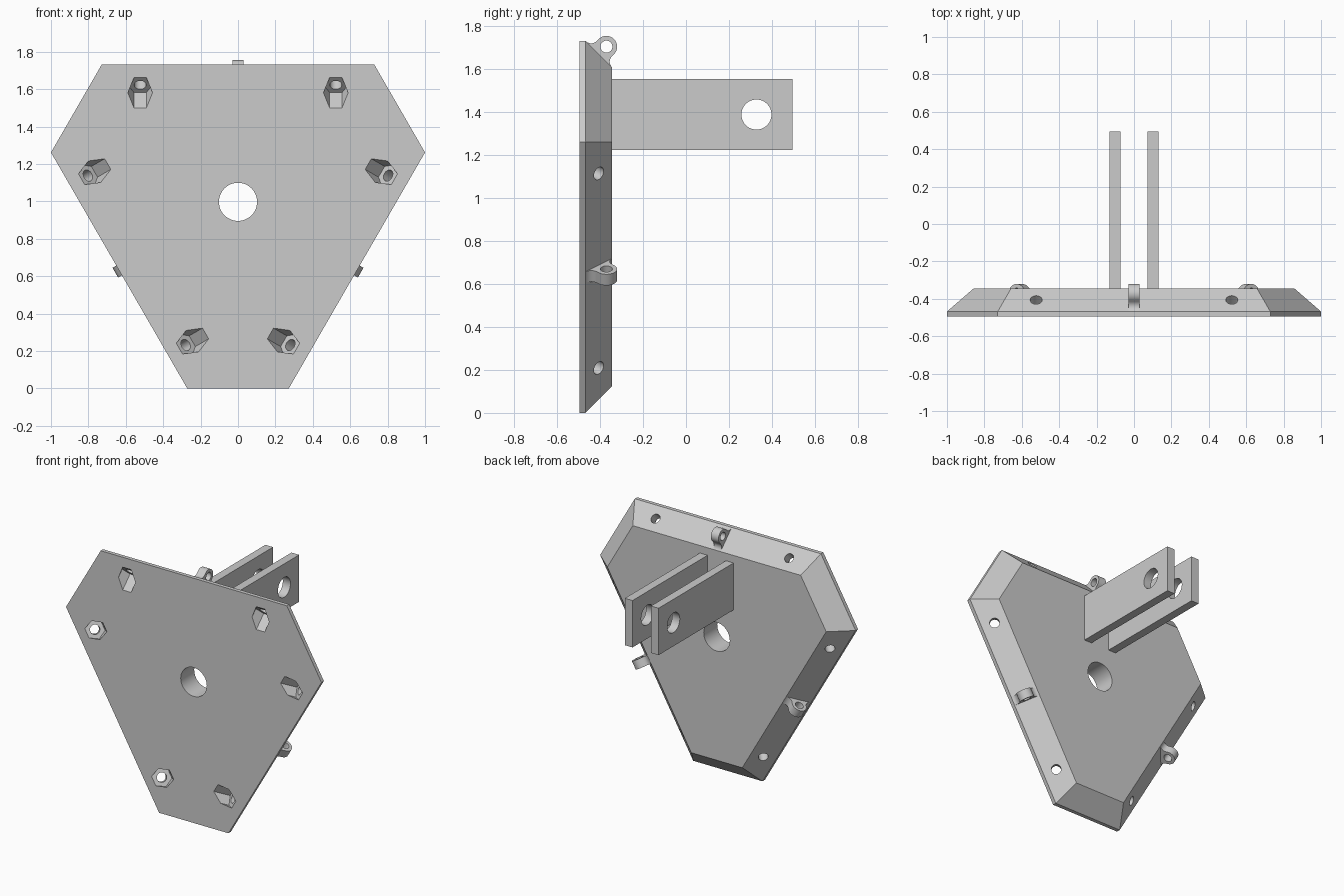
import bpy, bmesh
from math import sin, cos, pi, radians
from mathutils import Matrix, Vector

default = bpy.data.objects.get("Cube")
if default:
    bpy.data.objects.remove(default, do_unlink=True)

# Main dimensions
FRONT, LIP, BACK = -0.495, -0.468, -0.344     # plate depth levels
LONG, SHORT, CENTRE = 0.734, 0.998, 0.998     # edge distances and centre height
BEVEL = BACK - LIP

grey = bpy.data.materials.new("plain grey")
grey.use_nodes = True
COLOUR = (0.6, 0.6, 0.6, 1)
grey.diffuse_color = COLOUR
grey.node_tree.nodes["Principled BSDF"].inputs["Base Color"].default_value = COLOUR


def loft(name, loops, matrix=Matrix()):
    """Closed solid through matching point loops, capped at both ends."""
    bm = bmesh.new()
    rings = [[bm.verts.new(matrix @ Vector(p)) for p in loop] for loop in loops]
    n = len(rings[0])
    for a, b in zip(rings, rings[1:]):
        for i in range(n):
            j = (i + 1) % n
            bm.faces.new((a[i], a[j], b[j], b[i]))
    bm.faces.new(rings[0])
    bm.faces.new(rings[-1])
    bmesh.ops.recalc_face_normals(bm, faces=bm.faces)
    mesh = bpy.data.meshes.new(name)
    bm.to_mesh(mesh)
    bm.free()
    mesh.materials.append(grey)
    obj = bpy.data.objects.new(name, mesh)
    bpy.context.collection.objects.link(obj)
    return obj


def circle(radius, sides):
    return [(radius * cos(2 * pi * i / sides), radius * sin(2 * pi * i / sides))
            for i in range(sides)]


def rod(radius, sides, low, high, matrix):
    """Cutter running along the local z axis."""
    return loft("cutter", [[(x, y, z) for x, y in circle(radius, sides)]
                           for z in (low, high)], matrix)


def cut(obj, cutters):
    """Subtract the cutters, remove them and shade the result."""
    bpy.context.view_layer.objects.active = obj
    for cutter in cutters:
        cutter.hide_render = True
        mod = obj.modifiers.new("cut", 'BOOLEAN')
        mod.operation, mod.solver, mod.object = 'DIFFERENCE', 'EXACT', cutter
        bpy.ops.object.modifier_apply(modifier=mod.name)
        bpy.data.objects.remove(cutter, do_unlink=True)
    bpy.ops.object.select_all(action='DESELECT')
    obj.select_set(True)
    bpy.ops.object.shade_smooth_by_angle(angle=radians(29))


def turn(k):
    """Third-turn about the plate centre."""
    return Matrix.Translation((0, 0, CENTRE)) @ Matrix.Rotation(k * 2 * pi / 3, 4, 'Y')


def outline(inset, y):
    """Six-cornered outline with alternating long and short edges."""
    d, e = LONG - inset, SHORT - inset
    x = (e - d * cos(pi / 3)) / sin(pi / 3)
    return [turn(k) @ Vector((s * x, y, d)) for k in range(3) for s in (-1, 1)]


def side(k):
    """Frame on a long bevel: x along it, y across it, z outward."""
    return (turn(k) @ Matrix.Translation((0, (LIP + BACK) / 2, LONG - BEVEL / 2))
            @ Matrix.Rotation(-pi / 4, 4, 'X'))


# Plate with bevelled back, central hole and angled nut pockets
plate = loft("plate", [outline(0, FRONT), outline(0, LIP), outline(BEVEL, BACK)])
through = Matrix.Translation((0, 0, CENTRE)) @ Matrix.Rotation(pi / 2, 4, 'X')
cutters = [rod(0.102, 48, -1, 1, through)]
for k in range(3):
    for s in (-1, 1):
        frame = side(k) @ Matrix.Translation((s * 0.523, 0, 0))
        cutters.append(rod(0.066, 6, -0.25, -0.067, frame))   # nut pocket
        cutters.append(rod(0.032, 32, -0.08, 0.1, frame))     # bolt hole
cut(plate, cutters)

# Eyelet lugs with flared feet, one on each long bevel
RING, HEIGHT, FLARE, HALF = 0.05, 0.05, 0.037, 0.03
foot = [(RING + FLARE * (1 - sin(a)), FLARE * (1 - cos(a)))
        for a in (pi / 2 * i / 10 for i in range(11))]
crown = [(RING * cos(pi * i / 24), HEIGHT + RING * sin(pi * i / 24)) for i in range(25)]
profile = ([(foot[0][0], -0.01)] + foot + crown
           + [(-y, z) for y, z in reversed(foot)] + [(-foot[0][0], -0.01)])
for k, place in enumerate(("top", "left", "right")):
    lug = loft(place + "_eyelet", [[(x, y, z) for y, z in profile]
                                   for x in (-HALF, HALF)], side(k))
    bore = side(k) @ Matrix.Translation((0, 0, HEIGHT)) @ Matrix.Rotation(pi / 2, 4, 'Y')
    cut(lug, [rod(0.028, 32, -0.1, 0.1, bore)])

# Pair of clevis arms reaching backward, each with a pin hole
for sign, name in ((1, "left_arm"), (-1, "right_arm")):
    arm = loft(name, [[(sign * x, y, z) for y, z in
                       ((BACK - 0.01, 1.223), (0.495, 1.223),
                        (0.495, 1.555), (BACK - 0.01, 1.555))]
                      for x in (0.072, 0.132)])
    pin = Matrix.Translation((0, 0.328, 1.389)) @ Matrix.Rotation(pi / 2, 4, 'Y')
    cut(arm, [rod(0.07, 48, -0.3, 0.3, pin)])
